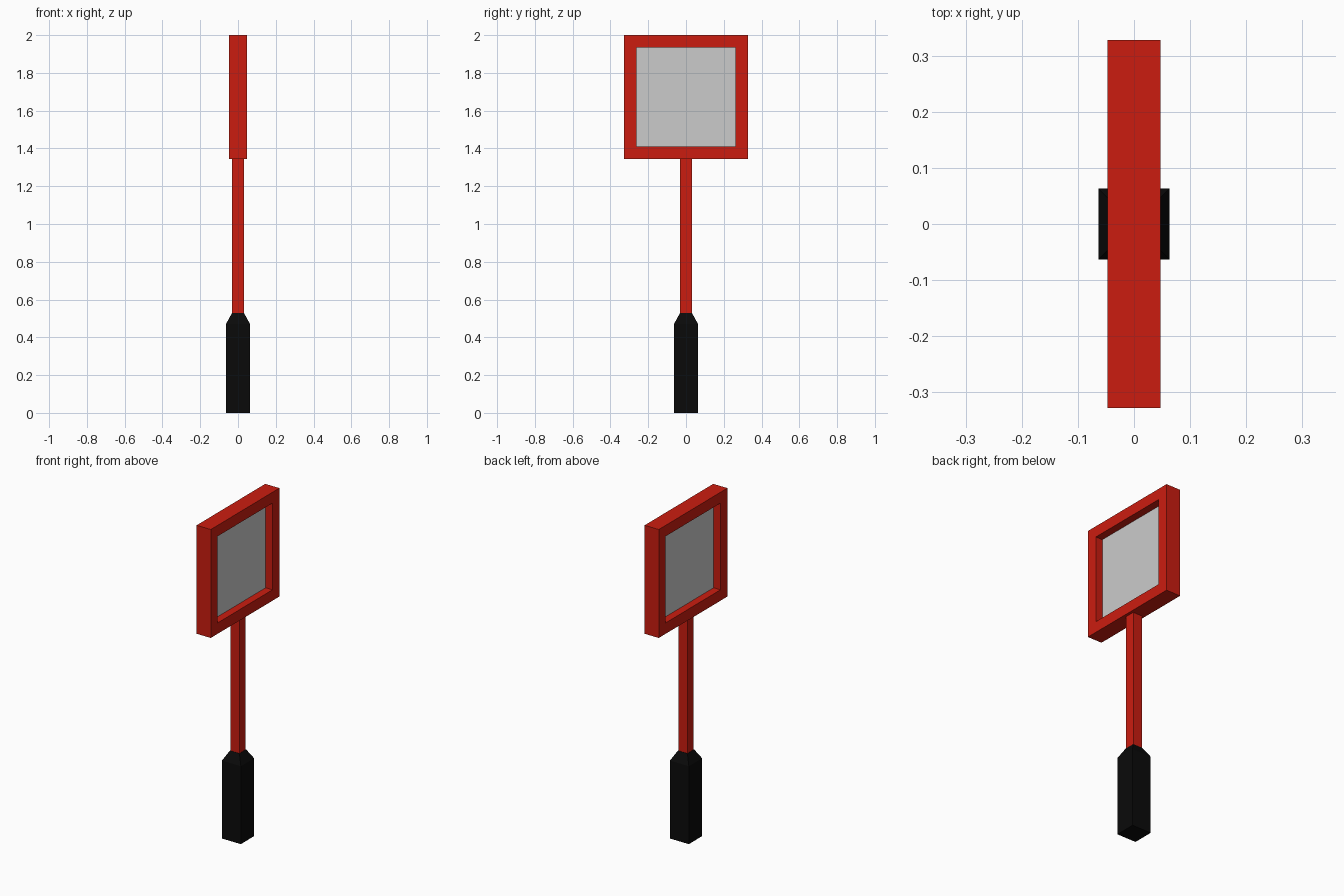
import bpy, bmesh

if "Cube" in bpy.data.objects:
    bpy.data.objects.remove(bpy.data.objects["Cube"])

RED, BLACK = (0.6, 0.012, 0.005, 1), (0.003, 0.003, 0.003, 1)


def material(name, color):
    mat = bpy.data.materials.new(name)
    mat.diffuse_color = color
    mat.use_nodes = True
    mat.node_tree.nodes["Principled BSDF"].inputs["Base Color"].default_value = mat.diffuse_color
    return mat


def add_object(name, bm, mat=None):
    bmesh.ops.recalc_face_normals(bm, faces=bm.faces)
    mesh = bpy.data.meshes.new(name)
    bm.to_mesh(mesh)
    bm.free()
    obj = bpy.data.objects.new(name, mesh)
    bpy.context.collection.objects.link(obj)
    if mat:
        mesh.materials.append(mat)
    return obj


def square_ring(bm, half, z):
    return [bm.verts.new((sx * half, sy * half, z))
            for sx, sy in ((-1, -1), (1, -1), (1, 1), (-1, 1))]


def square_loft(name, profile, mat):
    """Square-section solid from (half width, height) pairs."""
    bm = bmesh.new()
    rings = [square_ring(bm, h, z) for h, z in profile]
    for a, b in zip(rings, rings[1:]):
        for i in range(4):
            j = (i + 1) % 4
            bm.faces.new((a[i], a[j], b[j], b[i]))
    bm.faces.new(rings[0])
    bm.faces.new(rings[-1])
    return add_object(name, bm, mat)


red, black = material("red", RED), material("black", BLACK)
HALF, INNER, DEPTH = 0.328, 0.262, 0.0475
CENTRE = 2 - HALF

# Grip with chamfered shoulder, and the square pole above it
square_loft("handle_grip", [(0.0635, 0), (0.0635, 0.471), (0.032, 0.528)], black)
square_loft("pole", [(0.0305, 0.525), (0.0305, 2 - 2 * HALF)], red)

# Square frame: rectangular section swept around four mitred corners
bm = bmesh.new()
section = [(HALF, -DEPTH), (HALF, DEPTH), (INNER, DEPTH), (INNER, -DEPTH)]
corners = [[bm.verts.new((x, sy * r, CENTRE + sz * r)) for r, x in section]
           for sy, sz in ((-1, -1), (1, -1), (1, 1), (-1, 1))]
for i in range(4):
    a, b = corners[i], corners[(i + 1) % 4]
    for k in range(4):
        m = (k + 1) % 4
        bm.faces.new((a[k], b[k], b[m], a[m]))
add_object("frame", bm, red)

# Thin pane halfway through the frame
bm = bmesh.new()
bmesh.ops.create_cube(bm, size=1)
bmesh.ops.scale(bm, vec=(0.003, 2 * INNER, 2 * INNER), verts=bm.verts)
bmesh.ops.translate(bm, vec=(0, 0, CENTRE), verts=bm.verts)
add_object("pane", bm)
